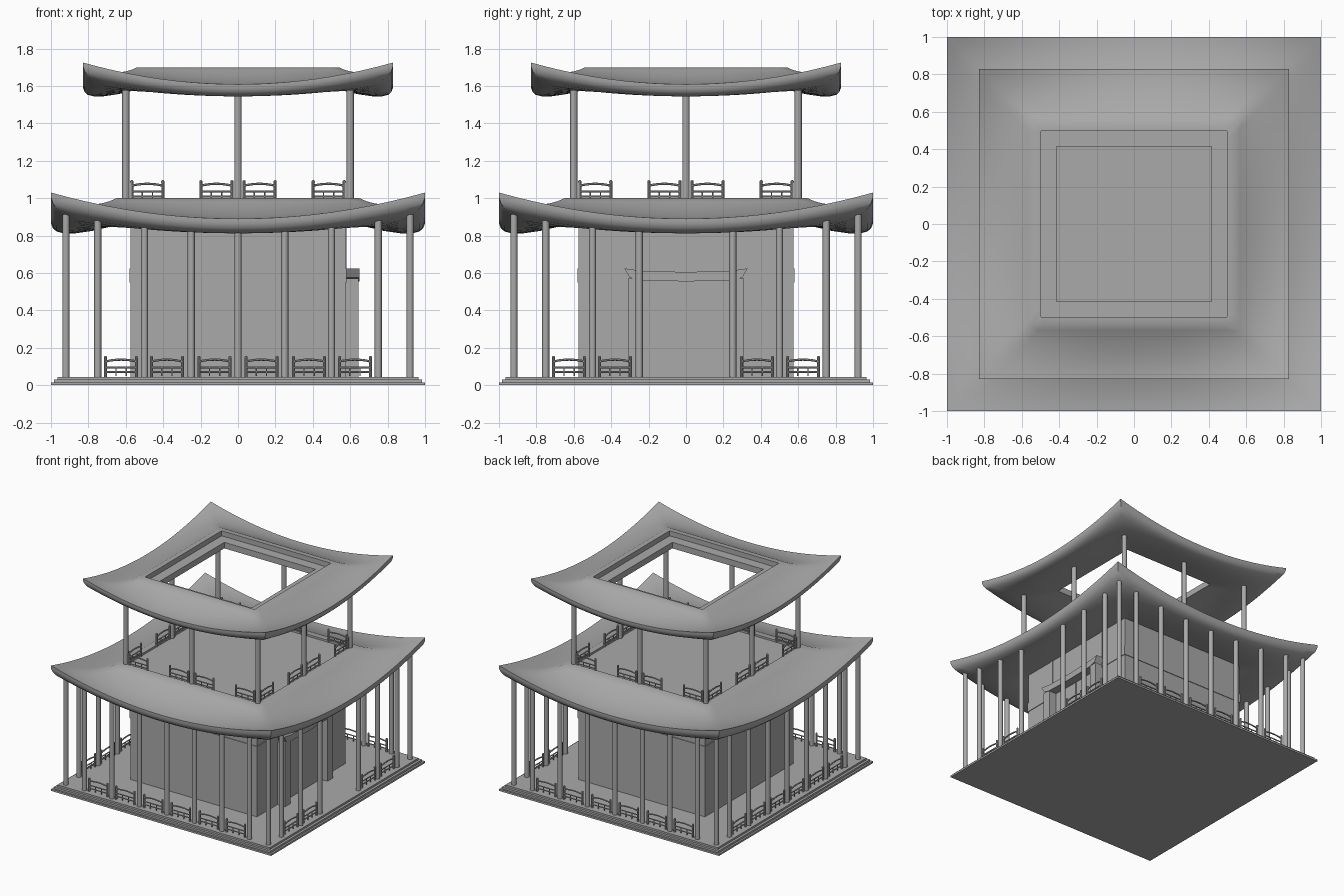
import bpy, bmesh, math
from mathutils import Matrix, Vector

if "Cube" in bpy.data.objects:
    bpy.data.objects.remove(bpy.data.objects["Cube"])

stone = bpy.data.materials.new("plain_grey")
stone.use_nodes = True
stone.diffuse_color = (0.4, 0.4, 0.4, 1)
stone.node_tree.nodes["Principled BSDF"].inputs["Base Color"].default_value = (0.4, 0.4, 0.4, 1)

FLOOR, UPPER_FLOOR = 0.045, 0.985
ROW, UPPER_ROW = 0.92, 0.6
UPPER_SCALE, UPPER_LIFT = 0.828, 0.872


def finish(bm, name, smooth=False):
    bmesh.ops.recalc_face_normals(bm, faces=bm.faces)
    mesh = bpy.data.meshes.new(name)
    bm.to_mesh(mesh)
    bm.free()
    mesh.materials.append(stone)
    obj = bpy.data.objects.new(name, mesh)
    bpy.context.collection.objects.link(obj)
    if smooth:
        bpy.ops.object.select_all(action="DESELECT")
        obj.select_set(True)
        bpy.context.view_layer.objects.active = obj
        bpy.ops.object.shade_smooth_by_angle(angle=math.radians(35))
    return obj


def add_box(bm, lo, hi):
    lo, hi = Vector(lo), Vector(hi)
    m = Matrix.Translation((lo + hi) / 2) @ Matrix.Diagonal((*(hi - lo), 1))
    bmesh.ops.create_cube(bm, size=1, matrix=m)


def add_slab(bm, half, z0, z1):
    add_box(bm, (-half, -half, z0), (half, half, z1))


def add_rod(bm, a, b, radius, sides=8):
    a, b = Vector(a), Vector(b)
    d = b - a
    m = Matrix.Translation((a + b) / 2) @ d.to_track_quat("Z", "Y").to_matrix().to_4x4()
    bmesh.ops.create_cone(bm, cap_ends=True, segments=sides, radius1=radius,
                          radius2=radius, depth=d.length, matrix=m)


def corner_lift(t, lateral):
    # how far the roof sweeps up towards its corners
    u = max(0, (t - 0.65) / 0.35)
    return 0.14 * (lateral / t) ** 2 * u ** 1.6


def build_roof(name, scale, lift):
    # cross-section from the opening, over the tiles, round the eave and back
    profile = [(0.5, 0.95), (0.6, 0.95), (0.6, 1.0)]
    for i in range(11):
        u = i / 10
        profile.append((0.65 + 0.35 * u, 0.89 + 0.11 * (1 - u) ** 1.8))
    profile += [(1, 0.865), (0.99, 0.84), (0.97, 0.822), (0.93, 0.812), (0.87, 0.812),
                (0.78, 0.825), (0.65, 0.855), (0.5, 0.89)]
    n = 20
    bm = bmesh.new()
    rings = []
    for t, z in profile:
        ring = []
        for side in range(4):
            turn = Matrix.Rotation(side * math.pi / 2, 3, "Z")
            for k in range(n):
                x = t * (2 * k / n - 1)
                p = Vector((x, -t, z + corner_lift(t, x))) * scale
                ring.append(bm.verts.new(turn @ p + Vector((0, 0, lift))))
        rings.append(ring)
    for i, a in enumerate(rings):
        b = rings[(i + 1) % len(rings)]
        for k in range(4 * n):
            j = (k + 1) % (4 * n)
            bm.faces.new((a[k], a[j], b[j], b[k]))
    finish(bm, name, True)


def build_railing(name, side, centre, row, z):
    # two posts, a sagging handrail, two lower rails and short struts
    bm = bmesh.new()
    w = 0.083
    for x in (-w, w):
        add_rod(bm, (x, 0, 0), (x, 0, 0.1), 0.008)
        bmesh.ops.create_uvsphere(bm, u_segments=8, v_segments=5, radius=0.009,
                                  matrix=Matrix.Translation((x, 0, 0.103)))
    for z_rail in (0.025, 0.05):
        add_rod(bm, (-w, 0, z_rail), (w, 0, z_rail), 0.005, 6)
    pts = [Vector((w * i / 4, 0, 0.082 + 0.01 * (1 - (i / 4) ** 2))) for i in range(-4, 5)]
    for a, b in zip(pts, pts[1:]):
        add_rod(bm, a, b, 0.006, 6)
    for x in (-w / 3, w / 3):
        add_rod(bm, (x, 0, 0.005), (x, 0, 0.05), 0.004, 6)
    bm.transform(Matrix.Rotation(side * math.pi / 2, 4, "Z")
                 @ Matrix.Translation((centre, -row, z)))
    finish(bm, name, True)


# Stepped base
bm = bmesh.new()
for i, half in enumerate((1, 0.985, 0.965)):
    add_slab(bm, half, i * FLOOR / 3, (i + 1) * FLOOR / 3)
finish(bm, "stepped_base")

# Central hall with a slightly raised band, and the upper floor
bm = bmesh.new()
add_slab(bm, 0.575, FLOOR, 0.95)
finish(bm, "hall_walls")
bm = bmesh.new()
add_slab(bm, 0.58, 0.55, 0.625)
finish(bm, "wall_band")
bm = bmesh.new()
add_slab(bm, 0.598, 0.93, UPPER_FLOOR)
finish(bm, "upper_floor")

# Doorway on one side: jambs, door leaves and a canopy with upturned ends
bm = bmesh.new()
for s in (-1, 1):
    y0, y1 = sorted((s * 0.24, s * 0.31))
    add_box(bm, (0.57, y0, FLOOR), (0.645, y1, 0.57))
    y0, y1 = sorted((s * 0.28, s * 0.31))
    add_box(bm, (0.57, y0, 0.62), (0.58, y1, 0.9))
finish(bm, "door_jambs")
bm = bmesh.new()
for s in (-1, 1):
    y0, y1 = sorted((s * 0.004, s * 0.24))
    add_box(bm, (0.57, y0, FLOOR), (0.582, y1, 0.55))
finish(bm, "door_leaves")
bm = bmesh.new()
outline = [(-0.3, 0.575), (-0.24, 0.56), (0, 0.555), (0.24, 0.56), (0.3, 0.575),
           (0.33, 0.625), (0.24, 0.612), (0, 0.605), (-0.24, 0.612), (-0.33, 0.625)]
face = bm.faces.new([bm.verts.new((0.57, y, z)) for y, z in outline])
ext = bmesh.ops.extrude_face_region(bm, geom=[face])["geom"]
bmesh.ops.translate(bm, vec=(0.08, 0, 0), verts=[v for v in ext if isinstance(v, bmesh.types.BMVert)])
finish(bm, "door_canopy")

# Two swept roofs of the same design
build_roof("lower_roof", 1, 0)
build_roof("upper_roof", UPPER_SCALE, UPPER_LIFT)

# Columns and railings on each side; side 1 holds the entrance
for side in range(4):
    turn = Matrix.Rotation(side * math.pi / 2, 3, "Z")
    gap = side == 1
    for x in (-0.92, -0.75, -0.5, -0.25, 0, 0.25, 0.5, 0.75):
        if gap and x == 0:
            continue
        bm = bmesh.new()
        top = 0.83 + corner_lift(ROW, x)
        add_rod(bm, turn @ Vector((x, -ROW, FLOOR)), turn @ Vector((x, -ROW, top)), 0.019, 16)
        finish(bm, "lower_column", True)
    for x in (-0.625, -0.38, -0.125, 0.125, 0.38, 0.625):
        if not (gap and abs(x) < 0.2):
            build_railing("lower_railing", side, x, ROW, FLOOR)
    for x in (-UPPER_ROW, 0):
        bm = bmesh.new()
        add_rod(bm, turn @ Vector((x, -UPPER_ROW, 0.94)),
                turn @ Vector((x, -UPPER_ROW, 1.6)), 0.019, 16)
        finish(bm, "upper_column", True)
    for x in (-0.485, -0.115, 0.115, 0.485):
        build_railing("upper_railing", side, x, UPPER_ROW, UPPER_FLOOR)
